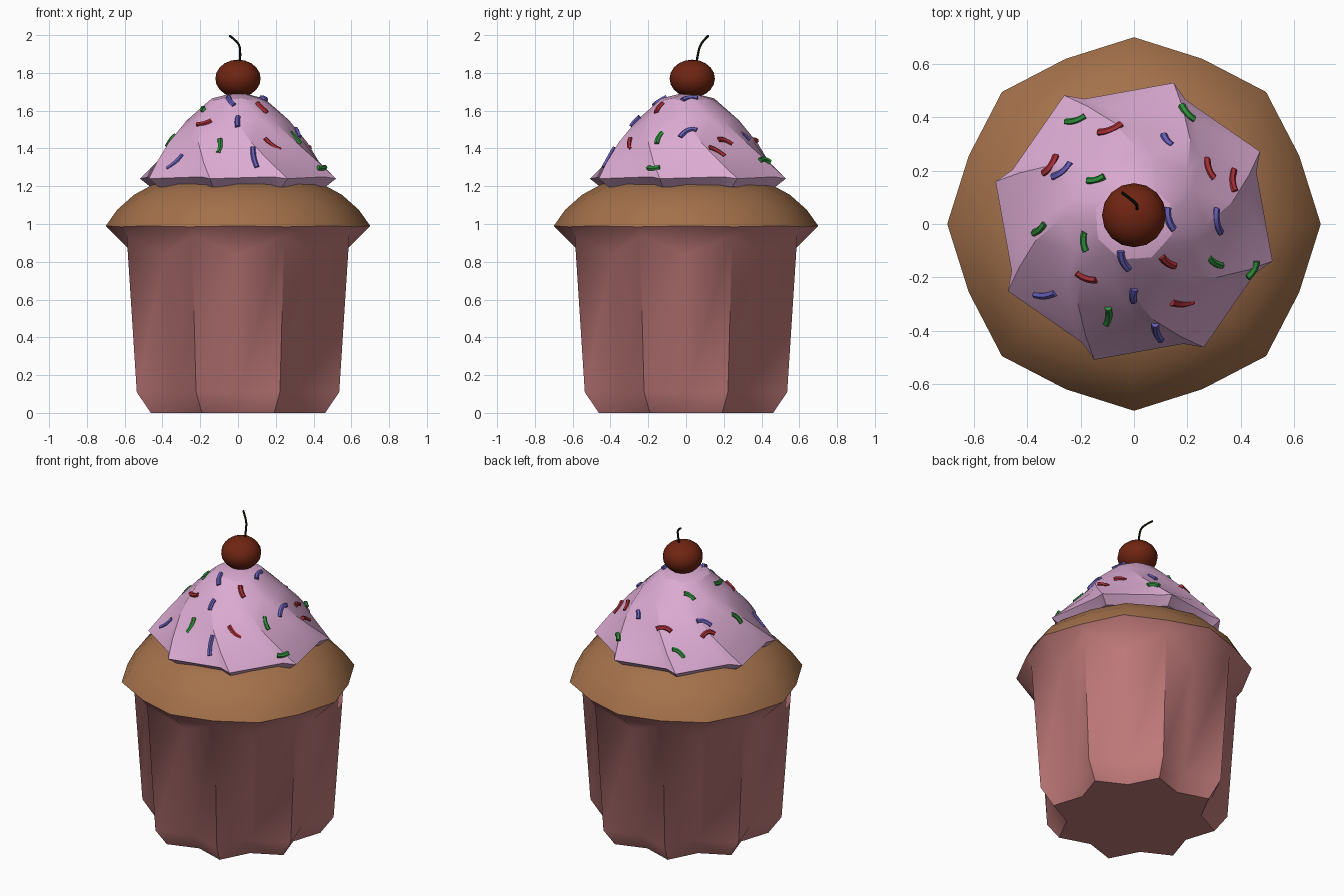
import bpy, math
from mathutils import Vector
from mathutils.bvhtree import BVHTree

if "Cube" in bpy.data.objects:
    bpy.data.objects.remove(bpy.data.objects["Cube"])


def material(name, rgb):
    m = bpy.data.materials.new(name)
    m.diffuse_color = (*rgb, 1)
    m.use_nodes = True
    m.node_tree.nodes["Principled BSDF"].inputs["Base Color"].default_value = m.diffuse_color
    return m


PINK = material("wrapper pink", (0.55, 0.20, 0.20))
BROWN = material("cake brown", (0.37, 0.165, 0.07))
ICING = material("icing pink", (0.72, 0.41, 0.65))
CHERRY = material("cherry red", (0.16, 0.018, 0.006))
STEM = material("stem dark green", (0.006, 0.012, 0.004))
GREEN = material("sprinkle green", (0.03, 0.27, 0.045))
RED = material("sprinkle red", (0.38, 0.027, 0.035))
BLUE = material("sprinkle blue", (0.13, 0.11, 0.48))


def smooth(ob, angle):
    bpy.ops.object.select_all(action='DESELECT')
    bpy.context.view_layer.objects.active = ob
    ob.select_set(True)
    bpy.ops.object.shade_smooth_by_angle(angle=math.radians(angle))


def loft(name, rings, mat, angle, bottom=False, apex=None):
    """Skin equal-length rings of points, optionally capped."""
    n = len(rings[0])
    verts = [p for r in rings for p in r]
    faces = []
    for i in range(len(rings) - 1):
        for j in range(n):
            k = (j + 1) % n
            faces.append((i*n + j, i*n + k, i*n + n + k, i*n + n + j))
    if bottom:
        faces.append(tuple(reversed(range(n))))
    if apex:
        verts.append(apex)
        b = (len(rings) - 1) * n
        faces += [(b + j, b + (j + 1) % n, len(verts) - 1) for j in range(n)]
    me = bpy.data.meshes.new(name)
    me.from_pydata(verts, [], faces)
    me.materials.append(mat)
    ob = bpy.data.objects.new(name, me)
    bpy.context.collection.objects.link(ob)
    smooth(ob, angle)
    return ob


def polar(r, deg, z, cy=0):
    a = math.radians(deg)
    return (r * math.cos(a), r * math.sin(a) + cy, z)


def star(valley, ridge):
    """16 points alternating between two (radius, height) pairs."""
    return [polar(*((ridge if k % 2 else valley)[:1]), k * 22.5,
                  (ridge if k % 2 else valley)[1]) for k in range(16)]


# Fluted wrapper with flared lip
rim = star((0.70, 0.99), (0.67, 0.985))
loft("wrapper", [
    star((0.40, 0), (0.50, 0)),
    star((0.46, 0.11), (0.58, 0.11)),
    star((0.55, 0.84), (0.638, 0.94)),
    rim], PINK, 45, bottom=True)

# Cake dome
loft("cake_dome", [rim] + [star((r, z), (r * 0.975, z)) for r, z in
     ((0.64, 1.075), (0.55, 1.155), (0.43, 1.22))],
     BROWN, 40, apex=(0, 0, 1.27))

# Swirled icing: saw-toothed rings that twist as they rise
rings = []
for tip, notch, z, twist, gap in (
        (0.48, 0.44, 1.195, 0, 7), (0.54, 0.495, 1.24, 0, 7),
        (0.465, 0.435, 1.325, -7, 9), (0.375, 0.345, 1.43, -18, 12),
        (0.27, 0.25, 1.55, -32, 14), (0.15, 0.14, 1.655, -48, 18)):
    ring = []
    for k in range(8):
        a = 74 + 45 * k + twist
        ring += [polar(notch, a - gap, z + 0.01, 0.01), polar(tip, a, z, 0.01)]
    rings.append(ring)
icing = loft("icing", rings, ICING, 28, bottom=True, apex=(0, 0.01, 1.70))


def tubes(name, paths, radius, mat, order=3):
    """Round curved rods through short point paths, turned into a mesh."""
    cu = bpy.data.curves.new(name, 'CURVE')
    cu.dimensions = '3D'
    cu.bevel_depth, cu.bevel_resolution = radius, 1
    cu.use_fill_caps = True
    for pts in paths:
        sp = cu.splines.new('NURBS')
        sp.points.add(len(pts) - 1)
        for p, co in zip(sp.points, pts):
            p.co = (*co, 1)
        sp.order_u, sp.use_endpoint_u, sp.resolution_u = order, True, 4
    cu.materials.append(mat)
    ob = bpy.data.objects.new(name, cu)
    bpy.context.collection.objects.link(ob)
    bpy.ops.object.select_all(action='DESELECT')
    bpy.context.view_layer.objects.active = ob
    ob.select_set(True)
    bpy.ops.object.convert(target='MESH')
    ob = bpy.context.view_layer.objects.active
    ob.name = name
    smooth(ob, 50)
    return ob


# Sprinkles: plan-view end points dropped onto the icing
tree = BVHTree.FromPolygons([v.co for v in icing.data.vertices],
                            [p.vertices[:] for p in icing.data.polygons])


def on_icing(x, y):
    hit, normal = tree.ray_cast(Vector((x, y, 3)), Vector((0, 0, -1)))[:2]
    return hit + normal * 0.006


sprinkles = {
    "green_sprinkles": (GREEN, [
        (-.25, .38, -.18, .40), (.18, .44, .22, .39), (-.17, .16, -.11, .175),
        (-.37, -.035, -.33, 0), (-.18, -.03, -.175, -.10),
        (-.105, -.37, -.095, -.31), (.275, -.125, .325, -.155),
        (.42, -.195, .455, -.14)]),
    "red_sprinkles": (RED, [
        (-.13, .34, -.05, .37), (-.335, .19, -.29, .25), (.27, .24, .295, .17),
        (.37, .20, .375, .12), (-.21, -.18, -.14, -.205),
        (.10, -.12, .15, -.155), (.14, -.29, .22, -.285)]),
    "blue_sprinkles": (BLUE, [
        (-.30, .175, -.235, .225), (.11, .33, .14, .29), (.125, .06, .145, -.02),
        (.305, .055, .32, -.03), (-.05, -.10, -.02, -.165), (0, -.24, 0, -.285),
        (-.37, -.26, -.29, -.255), (.08, -.37, .10, -.43)]),
}
for name, (mat, ends) in sprinkles.items():
    paths = []
    for x0, y0, x1, y1 in ends:
        bx, by = (y1 - y0) * 0.2, (x0 - x1) * 0.2
        paths.append([on_icing(x0, y0),
                      on_icing((x0 + x1) / 2 + bx, (y0 + y1) / 2 + by),
                      on_icing(x1, y1)])
    tubes(name, paths, 0.014, mat)

# Cherry and its stem
bpy.ops.mesh.primitive_uv_sphere_add(segments=16, ring_count=10, radius=1,
                                     location=(0, 0.033, 1.77))
cherry = bpy.context.object
cherry.name = "cherry"
cherry.scale = (0.12, 0.12, 0.1)
cherry.data.materials.append(CHERRY)
smooth(cherry, 60)
tubes("cherry_stem", [[(0.01, 0.055, 1.85), (0.015, 0.065, 1.92),
                       (0.0, 0.085, 1.965), (-0.045, 0.118, 1.997)]],
      0.006, STEM)
